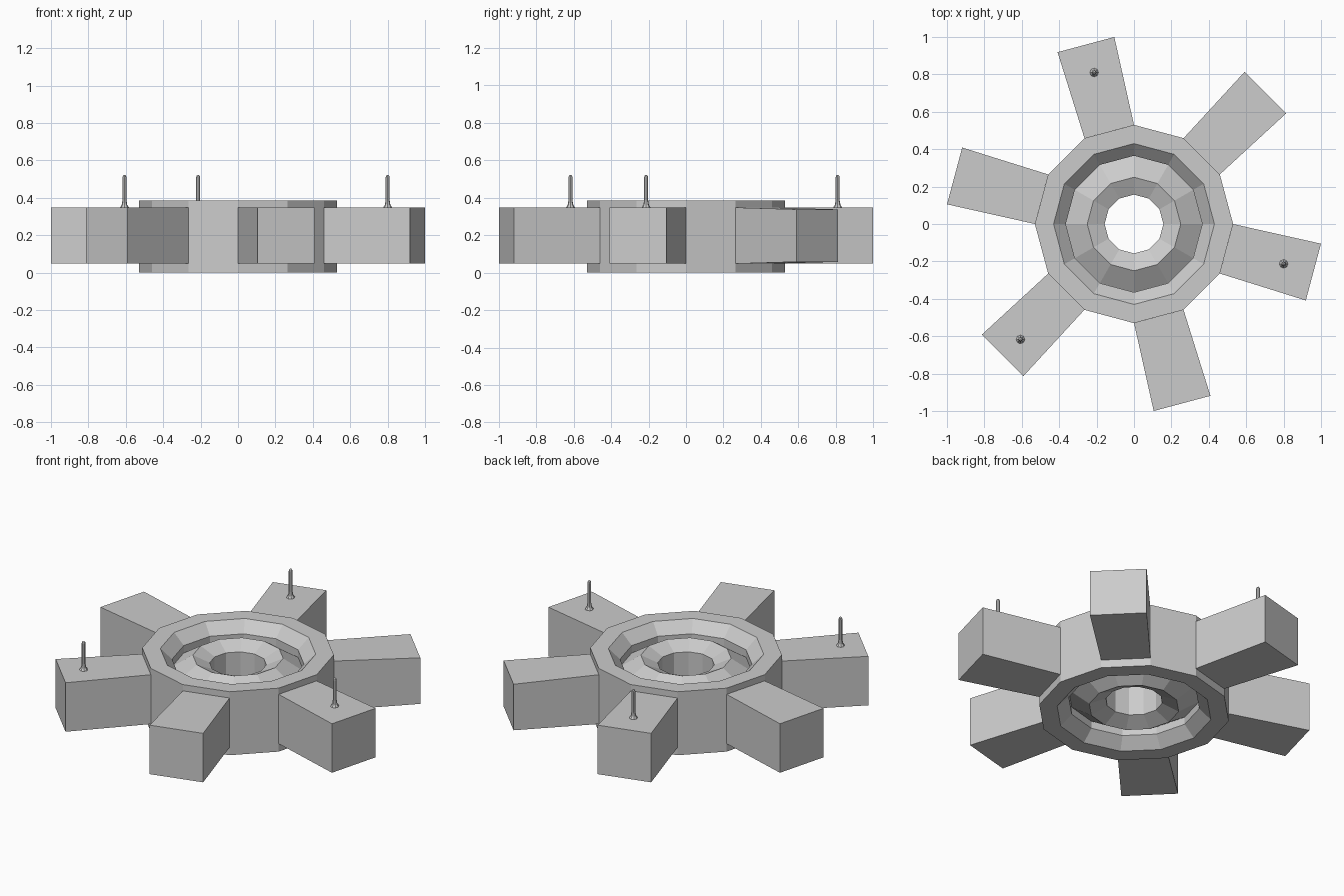
import bpy, bmesh
from math import sin, cos, pi, radians

if "Cube" in bpy.data.objects:
    bpy.data.objects.remove(bpy.data.objects["Cube"])

MID = 0.193  # height of the horizontal symmetry plane


def finish(name, bm):
    bmesh.ops.recalc_face_normals(bm, faces=bm.faces)
    me = bpy.data.meshes.new(name)
    bm.to_mesh(me)
    bm.free()
    ob = bpy.data.objects.new(name, me)
    bpy.context.collection.objects.link(ob)
    return ob


def lathe(name, profile, sides, closed):
    """Turn a (radius, z) profile around z; open profiles get end caps."""
    bm = bmesh.new()
    rings = [[bm.verts.new((r * cos(2 * pi * i / sides), r * sin(2 * pi * i / sides), z))
              for i in range(sides)] for r, z in profile]
    pairs = list(zip(rings, rings[1:]))
    if closed:
        pairs.append((rings[-1], rings[0]))
    else:
        bm.faces.new(rings[0])
        bm.faces.new(rings[-1])
    for a, b in pairs:
        for i in range(sides):
            j = (i + 1) % sides
            bm.faces.new((a[i], a[j], b[j], b[i]))
    return finish(name, bm)


# Twelve-sided hub: upper half of the section, mirrored downwards
half = [(0.53, 0.193), (0.43, 0.193), (0.365, 0.13), (0.365, 0.085),
        (0.25, 0.16), (0.157, 0.117)]
section = [(r, MID + h) for r, h in half] + [(r, MID - h) for r, h in reversed(half)]
lathe("hub", section, 12, True)


# Arms, widening slightly towards the tip
def arm(angle, tip_half_height):
    bm = bmesh.new()
    bmesh.ops.create_cube(bm, size=2)
    a = radians(angle)
    for v in bm.verts:
        tip = v.co.x > 0
        r = 0.993 if tip else 0.512
        w = v.co.y * (0.157 if tip else 0.137)
        z = MID + 0.005 + v.co.z * (tip_half_height if tip else 0.15)
        v.co = (r * cos(a) - w * sin(a), r * sin(a) + w * cos(a), z)
    finish("arm", bm)


for k in range(6):
    angle = 45 + 60 * k
    arm(angle, 0.14 if k == 0 else 0.149)

# Handle pins with flared feet on every second arm
pin = [(0.024, 0.34), (0.023, 0.35), (0.015, 0.362), (0.011, 0.385),
       (0.011, 0.508), (0.008, 0.518), (0.003, 0.522)]
for x, y in ((-0.213, 0.81), (0.8, -0.213), (-0.607, -0.617)):
    lathe("pin", pin, 8, False).location = (x, y, 0)
